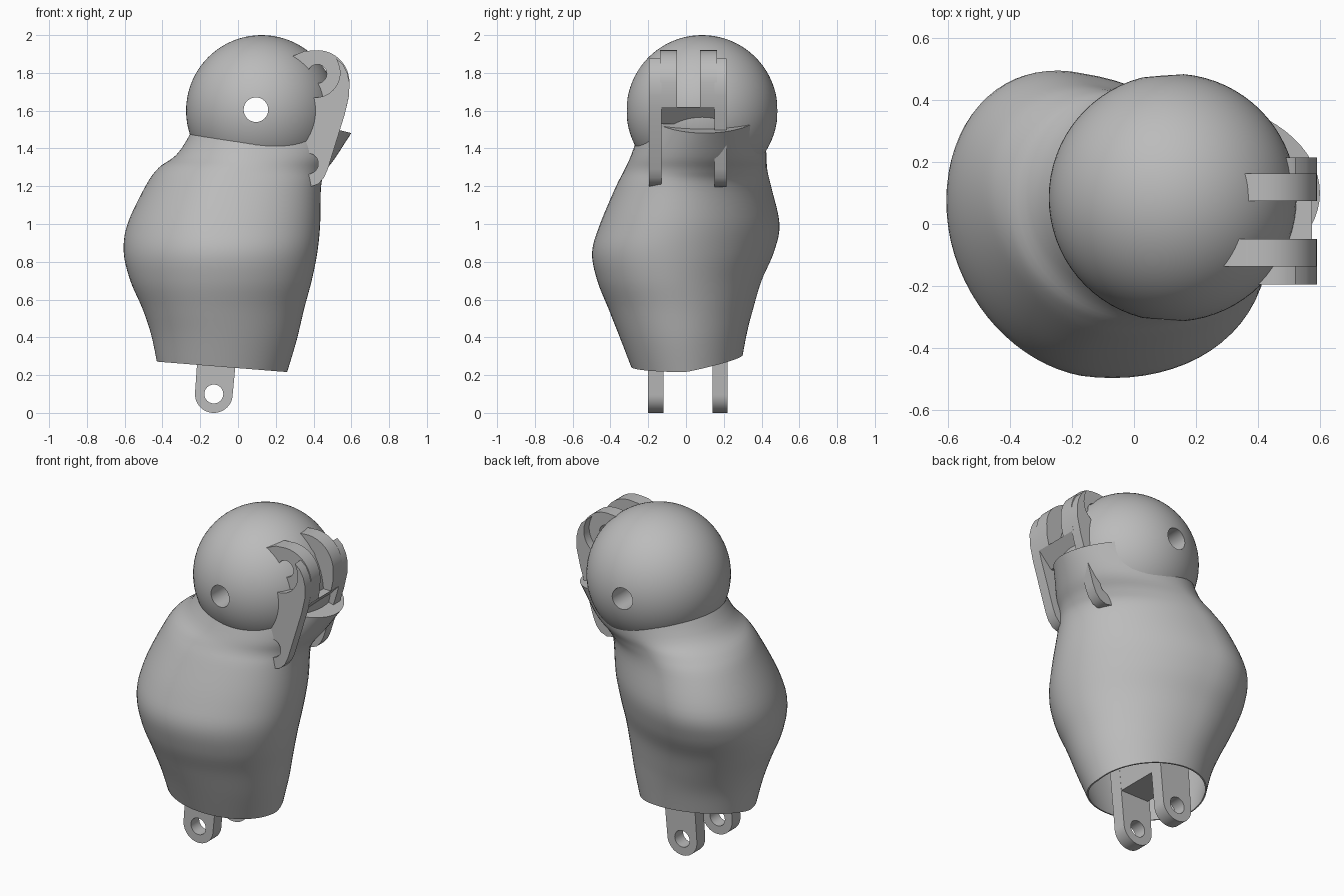
import bpy, bmesh, math
from mathutils import Vector

if "Cube" in bpy.data.objects:
    bpy.data.objects.remove(bpy.data.objects["Cube"])

grey = bpy.data.materials.new("plain grey")
grey.use_nodes = True
COLOUR = (0.5, 0.5, 0.5, 1)
grey.diffuse_color = COLOUR
grey.node_tree.nodes["Principled BSDF"].inputs["Base Color"].default_value = COLOUR


def finish(name, bm):
    bmesh.ops.recalc_face_normals(bm, faces=bm.faces)
    mesh = bpy.data.meshes.new(name)
    bm.to_mesh(mesh)
    bm.free()
    mesh.materials.append(grey)
    obj = bpy.data.objects.new(name, mesh)
    bpy.context.collection.objects.link(obj)
    return obj


def select(obj):
    bpy.ops.object.select_all(action='DESELECT')
    obj.select_set(True)
    bpy.context.view_layer.objects.active = obj


def smooth(obj, degrees=35):
    select(obj)
    bpy.ops.object.shade_smooth_by_angle(angle=math.radians(degrees))


def plate(name, profile, y0, y1):
    """Extrude an x-z outline between two y positions."""
    bm = bmesh.new()
    face = bm.faces.new([bm.verts.new((x, y0, z)) for x, z in profile])
    new = bmesh.ops.extrude_face_region(bm, geom=[face])["geom"]
    verts = [v for v in new if isinstance(v, bmesh.types.BMVert)]
    bmesh.ops.translate(bm, vec=(0, y1 - y0, 0), verts=verts)
    return finish(name, bm)


def arc(cx, cz, r, start, end, n=14):
    angles = [math.radians(start + (end - start) * i / n) for i in range(n + 1)]
    return [(cx + r * math.cos(a), cz + r * math.sin(a)) for a in angles]


def drill(obj, x, z, r):
    """Cut a round hole along y right through a part."""
    cutter = plate("hole_cutter", arc(x, z, r, 0, 352.5, 47), -1, 1)
    cutter.hide_render = True
    mod = obj.modifiers.new("hole", 'BOOLEAN')
    mod.operation, mod.solver, mod.object = 'DIFFERENCE', 'EXACT', cutter
    select(obj)
    bpy.ops.object.modifier_apply(modifier=mod.name)
    bpy.data.objects.remove(cutter)


def spline(points, steps):
    """Smooth curve through control points (Catmull-Rom)."""
    p = [points[0]] + points + [points[-1]]
    out = []
    for i in range(1, len(p) - 2):
        a, b, c, d = p[i - 1:i + 3]
        for s in range(steps):
            t = s / steps
            out.append([0.5 * (2 * q + (r - o) * t + (2 * o - 5 * q + 4 * r - u) * t * t
                               + (3 * q - o - 3 * r + u) * t ** 3)
                        for o, q, r, u in zip(a, b, c, d)])
    return out + [points[-1]]


# Body sections: height, left, right, widest x, y min, y max, x tilt, back lift, skew
sections = [
    (0.245, -0.43, 0.26, -0.10, -0.29, 0.30, -0.08, 0.2, 0.04),
    (0.40, -0.46, 0.31, -0.11, -0.35, 0.325, -0.04, 0.1, 0.07),
    (0.55, -0.505, 0.35, -0.13, -0.41, 0.355, 0, 0, 0.10),
    (0.70, -0.57, 0.39, -0.15, -0.47, 0.40, 0, 0, 0.14),
    (0.85, -0.605, 0.42, -0.17, -0.497, 0.465, 0, 0, 0.17),
    (1.00, -0.585, 0.435, -0.17, -0.455, 0.495, 0, 0, 0.19),
    (1.20, -0.49, 0.44, -0.11, -0.37, 0.45, 0, 0, 0.17),
    (1.29, -0.42, 0.465, -0.04, -0.325, 0.43, -0.02, 0, 0.10),
    (1.38, -0.30, 0.52, 0.06, -0.285, 0.425, -0.05, 0, 0.04),
    (1.60, -0.15, 0.60, 0.125, -0.21, 0.41, -0.25, 0, 0),
]
SEG = 72


def body_ring(bm, row, scale=1):
    z, left, right, mid, y0, y1, tilt, lift, skew = row
    yc, half, verts = (y0 + y1) / 2, (y1 - y0) / 2, []
    for k in range(SEG):
        a = 2 * math.pi * k / SEG
        reach = right - mid if math.cos(a) > 0 else mid - left
        x = mid + reach * math.cos(a) * scale
        y = yc + half * math.sin(a - skew) * scale
        verts.append(bm.verts.new((x, y, z + tilt * (x - mid) + lift * max(0, y))))
    return verts


# Thin-walled lower body, open underneath
bm = bmesh.new()
rows = spline(sections, 5)
rings = [body_ring(bm, row, 0.975) for row in reversed(rows[:18])]
rings += [body_ring(bm, row) for row in rows]
for low, high in zip(rings, rings[1:]):
    for k in range(SEG):
        n = (k + 1) % SEG
        bm.faces.new((low[k], low[n], high[n], high[k]))
bm.faces.new(rings[0])
bm.faces.new(rings[-1])
body = finish("body", bm)

# Head: sphere; the cross hole also clears the top of the body inside it
bm = bmesh.new()
bmesh.ops.create_uvsphere(bm, u_segments=72, v_segments=40, radius=0.4)
bmesh.ops.translate(bm, vec=Vector((0.125, 0.085, 1.6)), verts=bm.verts)
head = finish("head", bm)
for part in (body, head):
    drill(part, 0.095, 1.605, 0.065)
    smooth(part)

# Long clip arms on the side of the head
arm_outline = [(0.52, 1.875), (0.555, 1.845), (0.578, 1.80), (0.59, 1.75), (0.588, 1.68),
               (0.565, 1.58), (0.475, 1.29), (0.455, 1.245), (0.425, 1.212), (0.385, 1.197),
               (0.34, 1.205), (0.345, 1.25)]
arm_outline += arc(0.37, 1.32, 0.055, -60, 90)
arm_outline += [(0.30, 1.40), (0.28, 1.55), (0.32, 1.66)]
arm_outline += arc(0.41, 1.80, 0.13, -90, 20)
for name, y0, y1 in (("front_clip_arm", -0.195, -0.13), ("back_clip_arm", 0.15, 0.215)):
    smooth(plate(name, arm_outline, y0, y1))

# Rounded inner hooks with a pin hole
hook_outline = [(0.28, 1.885), (0.35, 1.915)] + arc(0.42, 1.75, 0.17, 95, 0)
hook_outline += [(0.588, 1.68), (0.575, 1.62), (0.30, 1.58), (0.22, 1.75)]
for name, y0, y1 in (("front_hook", -0.137, -0.048), ("back_hook", 0.075, 0.163)):
    hook = plate(name, hook_outline, y0, y1)
    drill(hook, 0.42, 1.795, 0.05)
    smooth(hook)

# Bar joining the clip arms, undercut below
plate("clip_bar", [(0.40, 1.53), (0.49, 1.53), (0.575, 1.62), (0.40, 1.62)], -0.14, 0.16)

# Hinge lugs below the body, joined by a bridge inside it
lug_outline = [(-0.20, 0.50)] + arc(-0.128, 0.10, 0.1, 180, 360, 24) + [(0.01, 0.50)]
for name, y0, y1 in (("front_lug", -0.20, -0.12), ("back_lug", 0.14, 0.22)):
    lug = plate(name, lug_outline, y0, y1)
    drill(lug, -0.128, 0.10, 0.05)
    smooth(lug)
plate("lug_bridge", [(-0.20, 0.30), (-0.01, 0.30), (0.01, 0.50), (-0.20, 0.50)], -0.13, 0.15)
